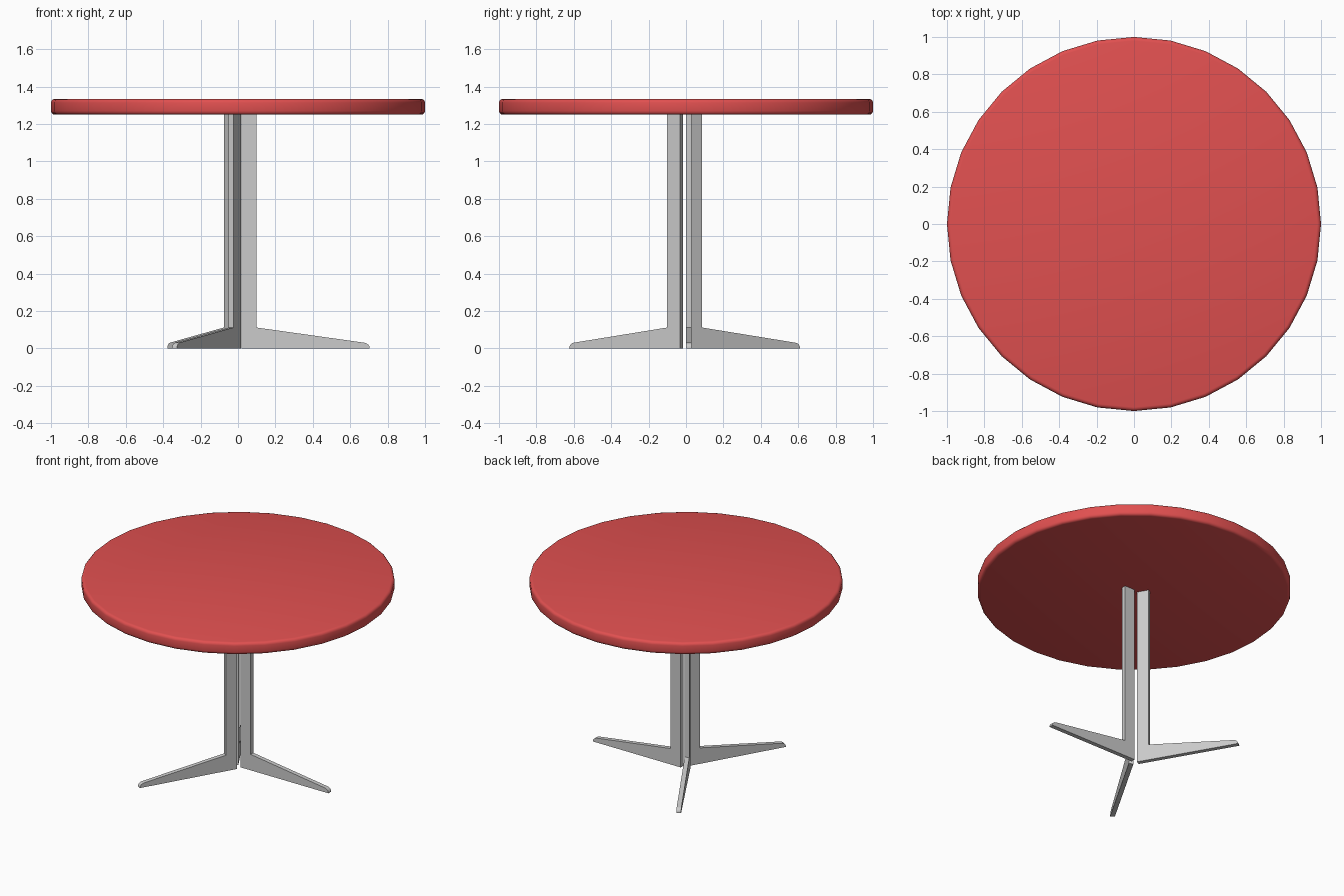
import bpy, bmesh, math
from mathutils import Matrix

if "Cube" in bpy.data.objects:
    bpy.data.objects.remove(bpy.data.objects["Cube"])

# Round red top with softened rim
bpy.ops.mesh.primitive_cylinder_add(vertices=32, radius=1.0, depth=0.084, location=(0, 0, 1.292))
top = bpy.context.object
top.name = "table_top"
bev = top.modifiers.new("rim", 'BEVEL')
bev.width = 0.02
bev.segments = 3
bev.limit_method = 'ANGLE'
bev.angle_limit = math.radians(40)
bpy.ops.object.modifier_apply(modifier="rim")
bpy.ops.object.shade_smooth_by_angle(angle=math.radians(35))
red = bpy.data.materials.new("red")
red.diffuse_color = (0.75, 0.08, 0.08, 1)
red.use_nodes = True
red.node_tree.nodes["Principled BSDF"].inputs["Base Color"].default_value = red.diffuse_color
top.data.materials.append(red)

# L-shaped leg plate: upright plus tapering foot, as (radius, height)
PROFILE = [(0.02, 0), (0.704, 0), (0.703, 0.010), (0.697, 0.020), (0.688, 0.027),
           (0.675, 0.031), (0.099, 0.112), (0.099, 1.25), (0.02, 1.25)]
THICK = 0.03


def leg(name, angle):
    bm = bmesh.new()
    face = bm.faces.new([bm.verts.new((r, 0, z)) for r, z in PROFILE])
    ext = bmesh.ops.extrude_face_region(bm, geom=[face])
    moved = [v for v in ext["geom"] if isinstance(v, bmesh.types.BMVert)]
    bmesh.ops.translate(bm, verts=moved, vec=(0, THICK, 0))
    bmesh.ops.recalc_face_normals(bm, faces=bm.faces)
    bm.transform(Matrix.Rotation(angle, 4, 'Z'))
    mesh = bpy.data.meshes.new(name)
    bm.to_mesh(mesh)
    bm.free()
    obj = bpy.data.objects.new(name, mesh)
    bpy.context.collection.objects.link(obj)


# Three legs in a pinwheel around the centre
for i, side in enumerate(("right", "back", "front")):
    leg(side + "_leg", math.radians(120 * i))
